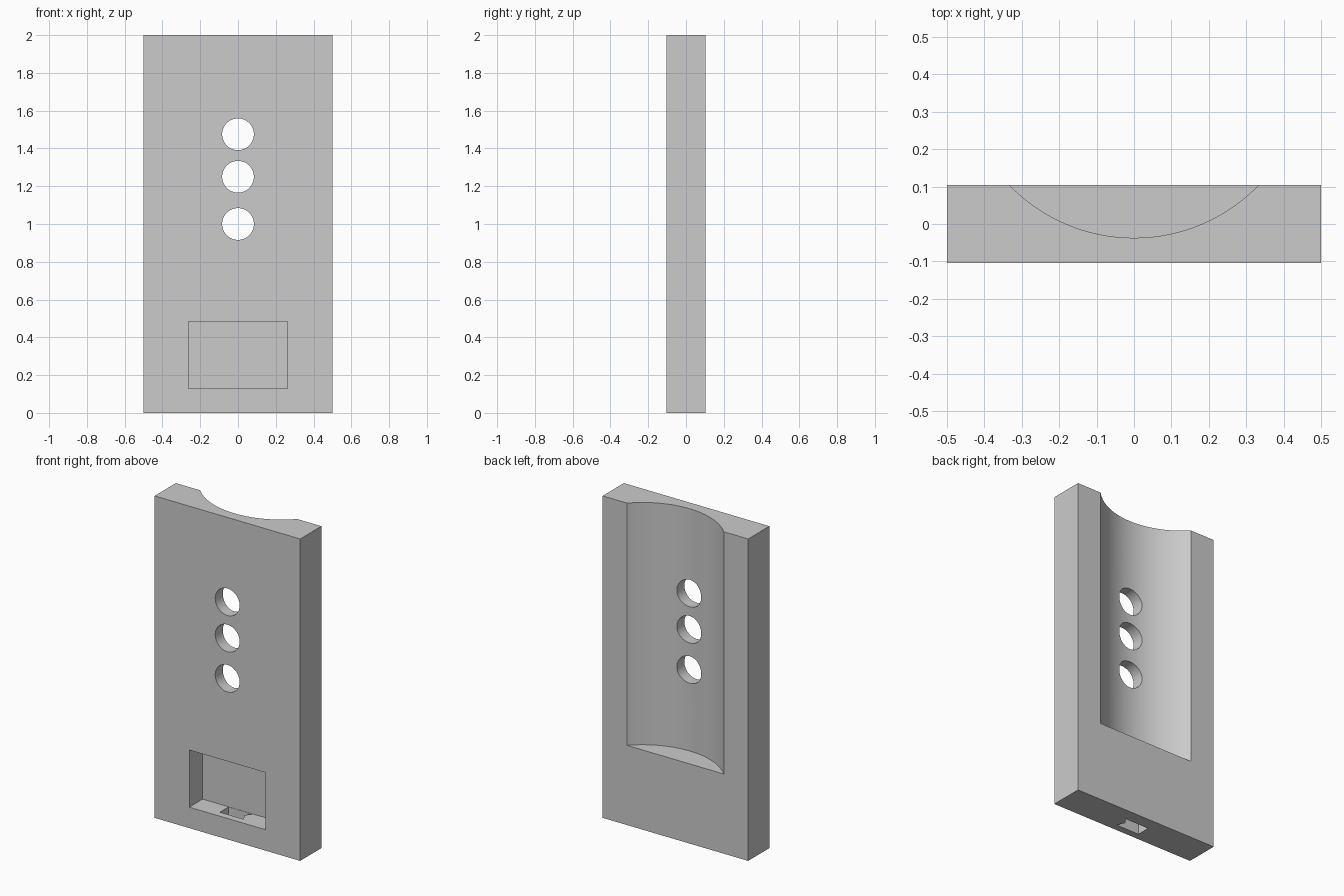
import bpy, bmesh, math
from mathutils import Vector

if "Cube" in bpy.data.objects:
    bpy.data.objects.remove(bpy.data.objects["Cube"])

W, T, H = 0.5, 0.104, 2.0          # half width, half thickness, height

grey = bpy.data.materials.new("plain grey")
grey.diffuse_color = (0.6, 0.6, 0.6, 1)
grey.use_nodes = True
grey.node_tree.nodes["Principled BSDF"].inputs["Base Color"].default_value = grey.diffuse_color


def prism(name, points, direction):
    """Extrude a closed polygon of 3D points along a direction."""
    bm = bmesh.new()
    face = bm.faces.new([bm.verts.new(p) for p in points])
    out = bmesh.ops.extrude_face_region(bm, geom=[face])
    verts = [g for g in out["geom"] if isinstance(g, bmesh.types.BMVert)]
    bmesh.ops.translate(bm, verts=verts, vec=Vector(direction))
    bmesh.ops.recalc_face_normals(bm, faces=bm.faces)
    mesh = bpy.data.meshes.new(name)
    bm.to_mesh(mesh)
    bm.free()
    obj = bpy.data.objects.new(name, mesh)
    bpy.context.collection.objects.link(obj)
    obj.data.materials.append(grey)
    return obj


def rect(x, y0, y1, z):
    return [(-x, y0, z), (x, y0, z), (x, y1, z), (-x, y1, z)]


# Upright slab
plate = prism("plate", rect(W, -T, T, 0), (0, 0, H))
cutters = []

# Cylindrical groove in the back, open at the top
half, depth = 0.333, 0.141
r = (half ** 2 + depth ** 2) / (2 * depth)
cy = T - depth + r
a = math.asin(half / r) * 1.15
arc = [(r * math.sin(t), cy - r * math.cos(t), 0.495)
       for t in (a * (i / 24 - 1) for i in range(49))]
cutters.append(prism("groove_cutter", arc, (0, 0, 2)))

# Three round holes through the plate
for z in (1.0, 1.25, 1.475):
    ring = [(0.084 * math.cos(i * math.tau / 48), -0.3,
             z + 0.084 * math.sin(i * math.tau / 48)) for i in range(48)]
    cutters.append(prism("hole_cutter", ring, (0, 0.6, 0)))

# Rectangular pocket in the front
cutters.append(prism("pocket_cutter", rect(0.262, -0.3, 0.027, 0.13), (0, 0, 0.355)))

# Small notched slot from the pocket floor through the bottom
slot = [(-0.083, 0.025), (0.083, 0.025), (0.055, -0.012), (0.078, -0.06), (-0.083, -0.06)]
cutters.append(prism("slot_cutter", [(x, y, -0.1) for x, y in slot], (0, 0, 0.3)))

# Cut everything out, then remove the cutters
for c in cutters:
    mod = plate.modifiers.new(c.name, "BOOLEAN")
    mod.operation, mod.solver, mod.object = "DIFFERENCE", "EXACT", c
bpy.context.view_layer.objects.active = plate
plate.select_set(True)
for mod in list(plate.modifiers):
    bpy.ops.object.modifier_apply(modifier=mod.name)
for c in cutters:
    bpy.data.objects.remove(c)
bpy.ops.object.shade_smooth_by_angle(angle=math.radians(30))
